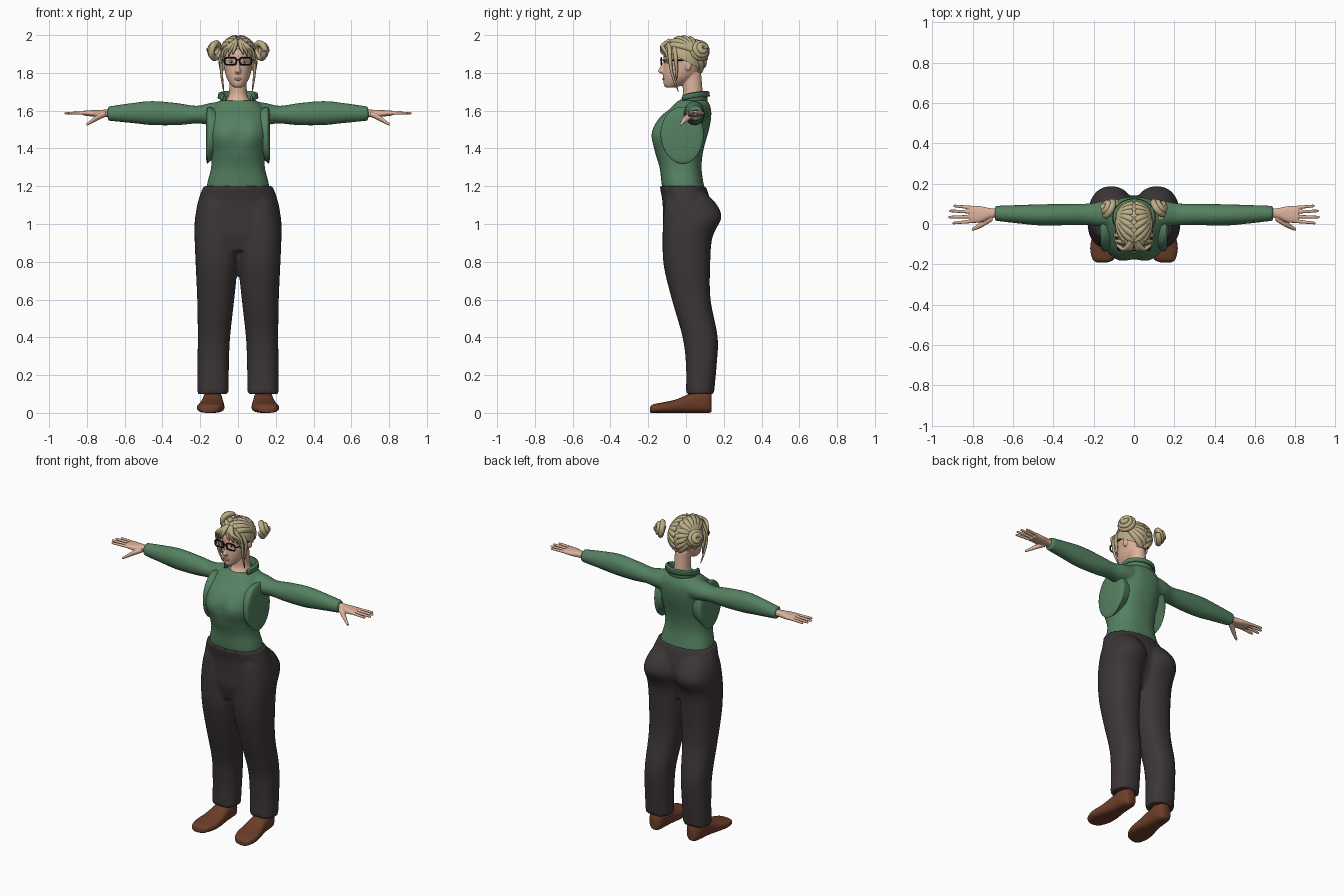
import bpy, bmesh
from math import sin, cos, pi, radians
from mathutils import Vector, Matrix

cube = bpy.data.objects.get("Cube")
if cube:
    bpy.data.objects.remove(cube)


def material(name, r, g, b):
    m = bpy.data.materials.new(name)
    m.use_nodes = True
    m.diffuse_color = (r, g, b, 1)
    bsdf = m.node_tree.nodes["Principled BSDF"]
    bsdf.inputs["Base Color"].default_value = (r, g, b, 1)
    bsdf.inputs["Roughness"].default_value = 0.8
    return m


GREEN = material("sweater green", .09, .22, .12)
CHARCOAL = material("trouser charcoal", .045, .036, .037)
SKIN = material("skin", .72, .45, .33)
BLONDE = material("blonde hair", .5, .42, .24)
BROWN = material("shoe brown", .15, .047, .022)
BLACK = material("frame black", .008, .008, .008)
WHITE = material("eye white", .75, .72, .68)
IRIS = material("iris brown", .06, .035, .02)
LIP = material("lip pink", .5, .2, .16)


def resample(rows, k=4):
    """Smooth a list of rows with a Catmull-Rom spline."""
    rows = [Vector(r) for r in rows]
    ext = [rows[0]] + rows + [rows[-1]]
    out = []
    for p, a, b, n in zip(ext, ext[1:], ext[2:], ext[3:]):
        for s in range(k):
            t = s / k
            out.append((2 * a + (b - p) * t + (2 * p - 5 * a + 4 * b - n) * t * t
                        + (3 * a - p - 3 * b + n) * t ** 3) / 2)
    return out + [rows[-1]]


def loft(bm, rows, axis="z", side=1, power=2, count=32):
    """Skin rows of (position, low, high, low, high) along an axis."""
    rings = []
    for t, a0, a1, b0, b1 in resample(rows):
        ring = []
        for i in range(count):
            c, s = cos(2 * pi * i / count), sin(2 * pi * i / count)
            a = (a0 + a1) / 2 + (a1 - a0) / 2 * abs(c) ** (2 / power) * (1 if c > 0 else -1)
            b = (b0 + b1) / 2 + (b1 - b0) / 2 * abs(s) ** (2 / power) * (1 if s > 0 else -1)
            x, y, z = {"z": (a, b, t), "x": (t, a, b), "y": (a, t, b)}[axis]
            ring.append(bm.verts.new((x * side, y, z)))
        rings.append(ring)
    for r, q in zip(rings, rings[1:]):
        for i in range(count):
            j = (i + 1) % count
            bm.faces.new((r[i], r[j], q[j], q[i]))
    bm.faces.new(rings[0])
    bm.faces.new(rings[-1])


def ball(bm, centre, radii):
    m = Matrix.Translation(centre) @ Matrix.Diagonal((*radii, 1))
    bmesh.ops.create_uvsphere(bm, u_segments=24, v_segments=16, radius=1, matrix=m)


def finish(name, bm, mat, voxel=0, passes=3):
    bmesh.ops.recalc_face_normals(bm, faces=bm.faces)
    me = bpy.data.meshes.new(name)
    bm.to_mesh(me)
    bm.free()
    me.materials.append(mat)
    me.polygons.foreach_set("use_smooth", [True] * len(me.polygons))
    me.set_sharp_from_angle(angle=radians(50))
    ob = bpy.data.objects.new(name, me)
    bpy.context.collection.objects.link(ob)
    if voxel:
        mod = ob.modifiers.new("blend", "REMESH")
        mod.mode, mod.voxel_size, mod.use_smooth_shade = "VOXEL", voxel, True
        mod = ob.modifiers.new("soften", "SMOOTH")
        mod.factor, mod.iterations = .5, passes
    return ob


def strands(name, paths, mat, depth, cyclic=False, taper=None):
    """Sweep round tubes along paths, then turn them into a mesh."""
    cu = bpy.data.curves.new(name, "CURVE")
    cu.dimensions, cu.bevel_depth, cu.bevel_resolution, cu.use_fill_caps = "3D", depth, 2, True
    for path in paths:
        path = path if cyclic else resample(path)
        sp = cu.splines.new("POLY")
        sp.points.add(len(path) - 1)
        sp.use_cyclic_u = cyclic
        for i, (pt, co) in enumerate(zip(sp.points, path)):
            pt.co = (*co, 1)
            pt.radius = taper(i / (len(path) - 1)) if taper else 1
    tmp = bpy.data.objects.new(name + " path", cu)
    bpy.context.collection.objects.link(tmp)
    dg = bpy.context.evaluated_depsgraph_get()
    me = bpy.data.meshes.new_from_object(tmp.evaluated_get(dg))
    bpy.data.objects.remove(tmp)
    bm = bmesh.new()
    bm.from_mesh(me)
    bpy.data.meshes.remove(me)
    return finish(name, bm, mat)


SIDES = (("left", 1), ("right", -1))

# Trousers: pelvis and two legs blended together
bm = bmesh.new()
loft(bm, [(.86, -.12, .12, -.1, .08), (.95, -.21, .21, -.122, .11), (1.03, -.226, .226, -.122, .14),
          (1.12, -.212, .212, -.125, .13), (1.2, -.184, .184, -.14, .105)], power=2.2)
for _, s in SIDES:
    loft(bm, [(.1, .05, .215, 0, .148), (.25, .048, .215, 0, .162), (.4, .042, .213, -.018, .168),
              (.6, .02, .216, -.075, .13), (.78, .002, .224, -.118, .128), (.93, -.005, .23, -.124, .14),
              (1.03, -.003, .228, -.12, .187), (1.1, .01, .21, -.115, .165), (1.16, .03, .18, -.1, .11)],
         side=s, power=2.3)
finish("trousers", bm, CHARCOAL, .01)

# Sweater: torso and sleeves
bm = bmesh.new()
loft(bm, [(1.185, -.166, .166, -.125, .1), (1.22, -.162, .162, -.13, .092), (1.3, -.142, .142, -.14, .082),
          (1.38, -.144, .144, -.166, .09), (1.45, -.156, .156, -.19, .108), (1.5, -.158, .158, -.185, .122),
          (1.56, -.155, .155, -.145, .133), (1.61, -.14, .14, -.085, .132), (1.655, -.095, .095, -.04, .115)],
     power=2.4, count=48)
for v in bm.verts:  # shallow dip between the breasts
    if v.co.y < -.05:
        v.co.y += .02 * max(0, 1 - abs(v.co.x) / .07) * max(0, 1 - abs(v.co.z - 1.47) / .1)
for _, s in SIDES:
    loft(bm, [(.06, -.02, .12, 1.52, 1.655), (.15, -.015, .115, 1.525, 1.64), (.22, -.006, .102, 1.532, 1.626),
              (.32, -.006, .1, 1.523, 1.64), (.45, -.008, .098, 1.523, 1.651), (.55, 0, .095, 1.533, 1.642),
              (.69, .016, .09, 1.547, 1.622)], "x", s)
finish("sweater", bm, GREEN, .009)

# Loose cloth panels under the arms
for label, s in SIDES:
    bm = bmesh.new()
    loft(bm, [(.11, -.13, .09, 1.36, 1.6), (.15, -.135, .095, 1.33, 1.62), (.163, -.12, .09, 1.32, 1.61),
              (.17, -.07, .075, 1.35, 1.58)], "x", s)
    finish(label + "_side_panel", bm, GREEN)

# Open standing collar
bm = bmesh.new()
grid = []
for i in range(33):
    a = radians(-128 + 8 * i)
    dip = .02 * (abs(a) / 2.2) ** 3
    grid.append([bm.verts.new((sin(a) * r, .035 + cos(a) * r * .85, z)) for r, z in
                 ((.086, 1.635), (.082, 1.67), (.09, 1.705 - dip), (.104, 1.7 - dip), (.108, 1.675 - dip))])
for p, q in zip(grid, grid[1:]):
    for j in range(4):
        bm.faces.new((p[j], p[j + 1], q[j + 1], q[j]))
collar = finish("collar", bm, GREEN)
collar.modifiers.new("thickness", "SOLIDIFY").thickness = .008

# Head with neck, nose and ears
bm = bmesh.new()
loft(bm, [(1.722, -.02, .02, -.105, -.06), (1.735, -.036, .036, -.117, -.02), (1.765, -.056, .056, -.121, .03),
          (1.8, -.068, .068, -.122, .065), (1.85, -.075, .075, -.118, .09), (1.9, -.078, .078, -.117, .095),
          (1.94, -.07, .07, -.095, .08), (1.975, -.04, .04, -.05, .04)])
loft(bm, [(1.58, -.09, .09, -.05, .1), (1.64, -.07, .07, -.04, .095), (1.68, -.05, .05, -.018, .09),
          (1.74, -.046, .046, -.018, .085), (1.8, -.046, .046, -.02, .08)])
loft(bm, [(1.795, -.012, .012, -.13, -.1), (1.808, -.016, .016, -.15, -.1), (1.83, -.01, .01, -.138, -.1),
          (1.868, -.007, .007, -.12, -.1)], count=12)
for _, s in SIDES:
    ball(bm, (.077 * s, .012, 1.84), (.01, .018, .03))
finish("head", bm, SKIN, .005, 2)

# Face details
for label, s in SIDES:
    for part, mat, y, radii in (("eye", WHITE, -.107, (.015, .006, .008)),
                                ("iris", IRIS, -.1125, (.006, .003, .007))):
        bm = bmesh.new()
        ball(bm, (.034 * s, y, 1.86), radii)
        finish(label + "_" + part, bm, mat)
bm = bmesh.new()
ball(bm, (0, -.119, 1.767), (.02, .006, .007))
finish("lips", bm, LIP)

# Glasses
rims, arms = [], []
for _, s in SIDES:
    rim = []
    for i in range(32):
        c, n = cos(pi * i / 16), sin(pi * i / 16)
        rim.append((s * .04 + .03 * abs(c) ** .5 * (1 if c > 0 else -1), -.13,
                    1.862 + .019 * abs(n) ** .5 * (1 if n > 0 else -1)))
    rims.append(rim)
    arms.append([(.07 * s, -.13, 1.868), (.083 * s, -.11, 1.868), (.088 * s, 0, 1.865), (.086 * s, .02, 1.85)])
arms.append([(-.011, -.13, 1.866), (0, -.134, 1.869), (.011, -.13, 1.866)])
strands("glasses_rims", rims, BLACK, .0042, True)
strands("glasses_arms", arms, BLACK, .0035)

# Hair cap trimmed along the hairline
CENTRE, RADII = Vector((0, -.01, 1.88)), Vector((.1, .125, .118))
bm = bmesh.new()
ball(bm, CENTRE, RADII * .96)
bmesh.ops.bisect_plane(bm, geom=bm.verts[:] + bm.edges[:] + bm.faces[:], plane_co=(0, 0, 1.86),
                       plane_no=(0, .55, 1), clear_inner=True)
finish("hair_cap", bm, BLONDE)

# Locks combed from the centre parting to the buns
locks, bangs, coils = [], [], []
for _, s in SIDES:
    bun = Vector((.84 * s, .42, .35)).normalized()
    for i in range(11):
        a = radians(-62 + 19.5 * i)
        start = Vector((.06 * s, sin(a), cos(a))).normalized()
        path = [start.slerp(bun, t / 6) * .88 for t in range(7)]
        locks.append([CENTRE + d * RADII for d in path])
    # Fringe and long face-framing strands
    for x, z in ((.025, 1.9), (.045, 1.885), (.066, 1.875), (.08, 1.845)):
        bangs.append([(.012 * s, -.085, 1.97), (x * .6 * s, -.125, 1.942),
                      (x * s, -.138 + x * .4, 1.91), (x * 1.08 * s, -.134 + x * .5, z)])
    bangs.append([(.04 * s, -.09, 1.955), (.082 * s, -.085, 1.89), (.087 * s, -.075, 1.8), (.075 * s, -.04, 1.7)])
    bangs.append([(.06 * s, -.06, 1.94), (.092 * s, -.055, 1.88), (.09 * s, -.05, 1.82), (.082 * s, -.05, 1.76)])
    # Bun wound as a coil around its outward axis
    axis = Vector((.8 * s, .5, .25)).normalized()
    u = axis.cross(Vector((0, 0, 1))).normalized()
    w = axis.cross(u)
    coil = []
    for i in range(31):
        t = i / 30
        a, r = t * 5 * pi, .042 - .034 * t ** 1.5
        coil.append(Vector((.118 * s, .075, 1.92)) + axis * (.042 * t - .008) + (u * cos(a) + w * sin(a)) * r)
    coils.append(coil)
strands("combed_hair", locks, BLONDE, .018, taper=lambda t: .9 + .2 * sin(pi * t))
strands("fringe", bangs, BLONDE, .011, taper=lambda t: .12 + 1.1 * (1 - t) ** .6)
strands("hair_buns", coils, BLONDE, .017)

# Hands, ankles and shoes
FINGERS = ((.015, .004, .9), (.037, .034, .92), (.059, .065, .916), (.08, .09, .895))
for label, s in SIDES:
    bm = bmesh.new()
    loft(bm, [(.66, .033, .077, 1.567, 1.605), (.71, .03, .078, 1.567, 1.605), (.76, .008, .088, 1.568, 1.603),
              (.815, .006, .091, 1.574, 1.6)], "x", s, 2.4)
    for base, tip, end in FINGERS:
        rows = []
        for t in (0, .5, .9, 1):
            y, r = base + (tip - base) * t, .0098 - .003 * t - (.002 if t == 1 else 0)
            rows.append((.79 + (end - .79) * t, y - r, y + r, 1.587 - r, 1.587 + r))
        loft(bm, rows, "x", s, count=12)
    loft(bm, [(.7, .015, .05, 1.568, 1.598), (.75, -.015, .02, 1.545, 1.575), (.785, -.03, -.008, 1.527, 1.547),
              (.803, -.035, -.02, 1.52, 1.533)], "x", s, count=16)
    finish(label + "_hand", bm, SKIN, .0035, 2)

    bm = bmesh.new()
    loft(bm, [(.07, .09, .175, .03, .12), (.16, .09, .175, .03, .12)], side=s)
    finish(label + "_ankle", bm, SKIN)

    bm = bmesh.new()
    loft(bm, [(-.19, .13, .185, .002, .03), (-.175, .1, .205, 0, .045), (-.12, .075, .217, 0, .056),
              (-.05, .073, .205, 0, .072), (.02, .08, .19, 0, .102), (.08, .083, .185, 0, .117),
              (.12, .09, .175, 0, .112), (.136, .105, .16, .005, .1)], "y", s, 2.7)
    finish(label + "_shoe", bm, BROWN)
